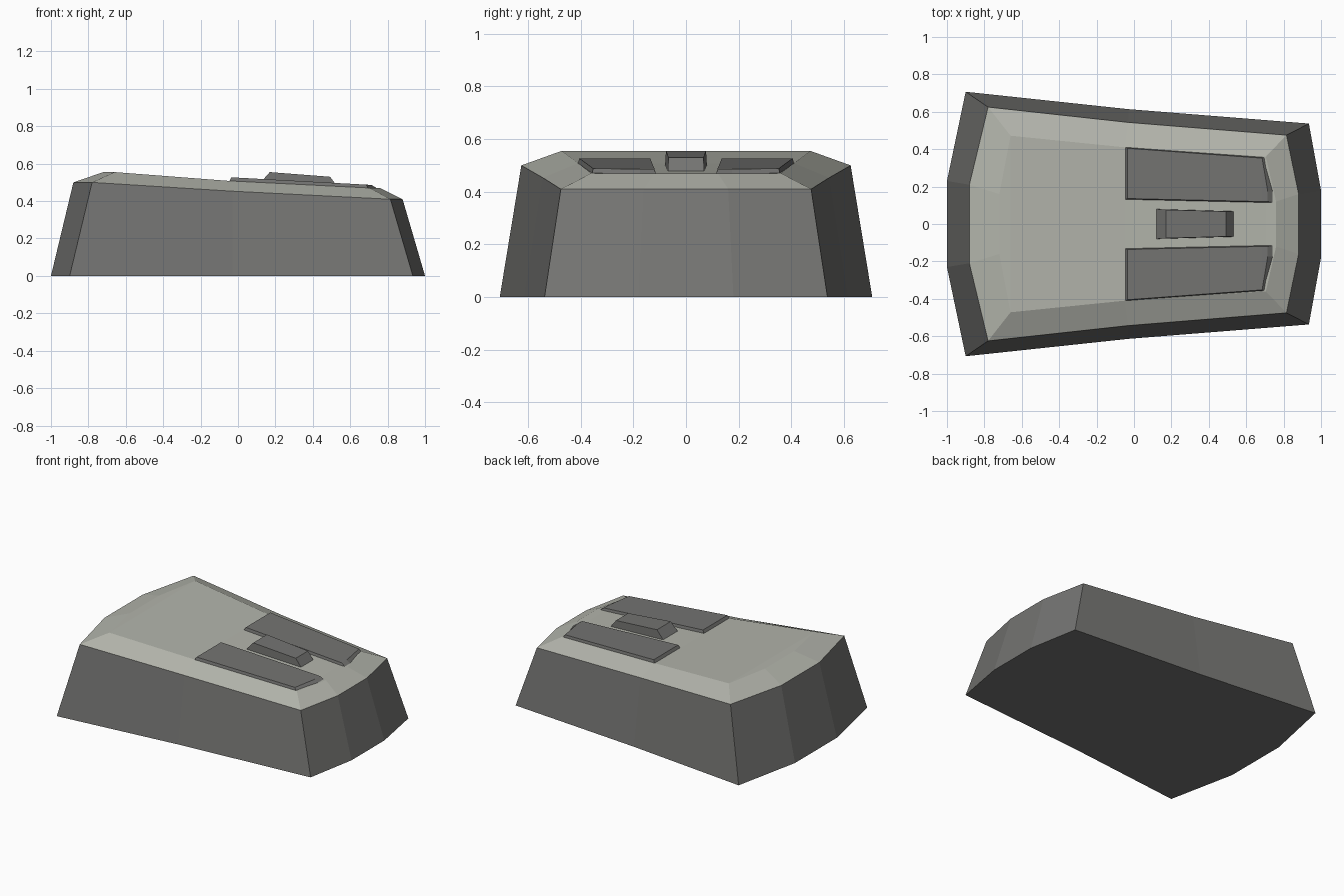
import bpy, bmesh

if "Cube" in bpy.data.objects:
    bpy.data.objects.remove(bpy.data.objects["Cube"])


def material(name, rgb):
    m = bpy.data.materials.new(name)
    m.diffuse_color = (*rgb, 1)
    m.use_nodes = True
    m.node_tree.nodes["Principled BSDF"].inputs["Base Color"].default_value = m.diffuse_color
    return m


light = material("light grey", (0.45, 0.46, 0.41))
dark = material("dark grey", (0.175, 0.175, 0.168))


def both(half):
    """Complete a ring by mirroring its +y half."""
    return half + [(x, -y, z) for x, y, z in reversed(half)]


def loft(name, rings, mats, band_mats, cap_mat):
    """Skin stacked rings; caps are strips running between the two long sides."""
    bm = bmesh.new()
    vs = [[bm.verts.new(p) for p in r] for r in rings]
    n = len(rings[0])
    for k in range(len(rings) - 1):
        for i in range(n):
            j = (i + 1) % n
            f = bm.faces.new((vs[k][i], vs[k][j], vs[k + 1][j], vs[k + 1][i]))
            f.material_index = band_mats[k]
    for ring, mat in ((vs[0], band_mats[0]), (vs[-1], cap_mat)):
        for i in range(n // 2 - 1):
            f = bm.faces.new((ring[i], ring[i + 1], ring[n - 2 - i], ring[n - 1 - i]))
            f.material_index = mat
    bmesh.ops.recalc_face_normals(bm, faces=bm.faces)
    me = bpy.data.meshes.new(name)
    bm.to_mesh(me)
    bm.free()
    for m in mats:
        me.materials.append(m)
    ob = bpy.data.objects.new(name, me)
    bpy.context.collection.objects.link(ob)
    return ob


# Body: base outline, shoulder, and sloping top panel
base = [(-1, .23, 0), (-.9, .707, 0), (-.03, .614, 0), (.935, .537, 0), (1, .18, 0)]
shoulder = [(-.88, .21, .5), (-.78, .625, .5), (-.03, .543, .453),
            (.815, .475, .41), (.88, .16, .41)]
top = [(-.72, .16, .555), (-.66, .472, .555), (-.05, .41, .508),
       (.705, .36, .47), (.76, .12, .47)]
loft("body", [both(base), both(shoulder), both(top)], [dark, light], [0, 1], 1)

# Two raised buttons: outer edge rear to front, then inner edge back
for side, label in ((1, "left"), (-1, "right")):
    low = [(-.05, .412, .50), (.70, .358, .463), (.752, .175, .463),
           (.752, .113, .463), (.70, .113, .463), (-.05, .13, .50)]
    high = [(-.035, .405, .527), (.685, .352, .488), (.715, .175, .486),
            (.715, .12, .486), (.685, .12, .488), (-.035, .136, .527)]
    rings = [[(x, y * side, z) for x, y, z in r] for r in (low, high)]
    loft(label + "_button", rings, [dark], [0], 0)

# Scroll block between the buttons
loft("scroll_block",
     [both([(.112, .08, .49), (.538, .068, .47)]),
      both([(.17, .076, .555), (.492, .067, .53)])], [dark], [0], 0)
